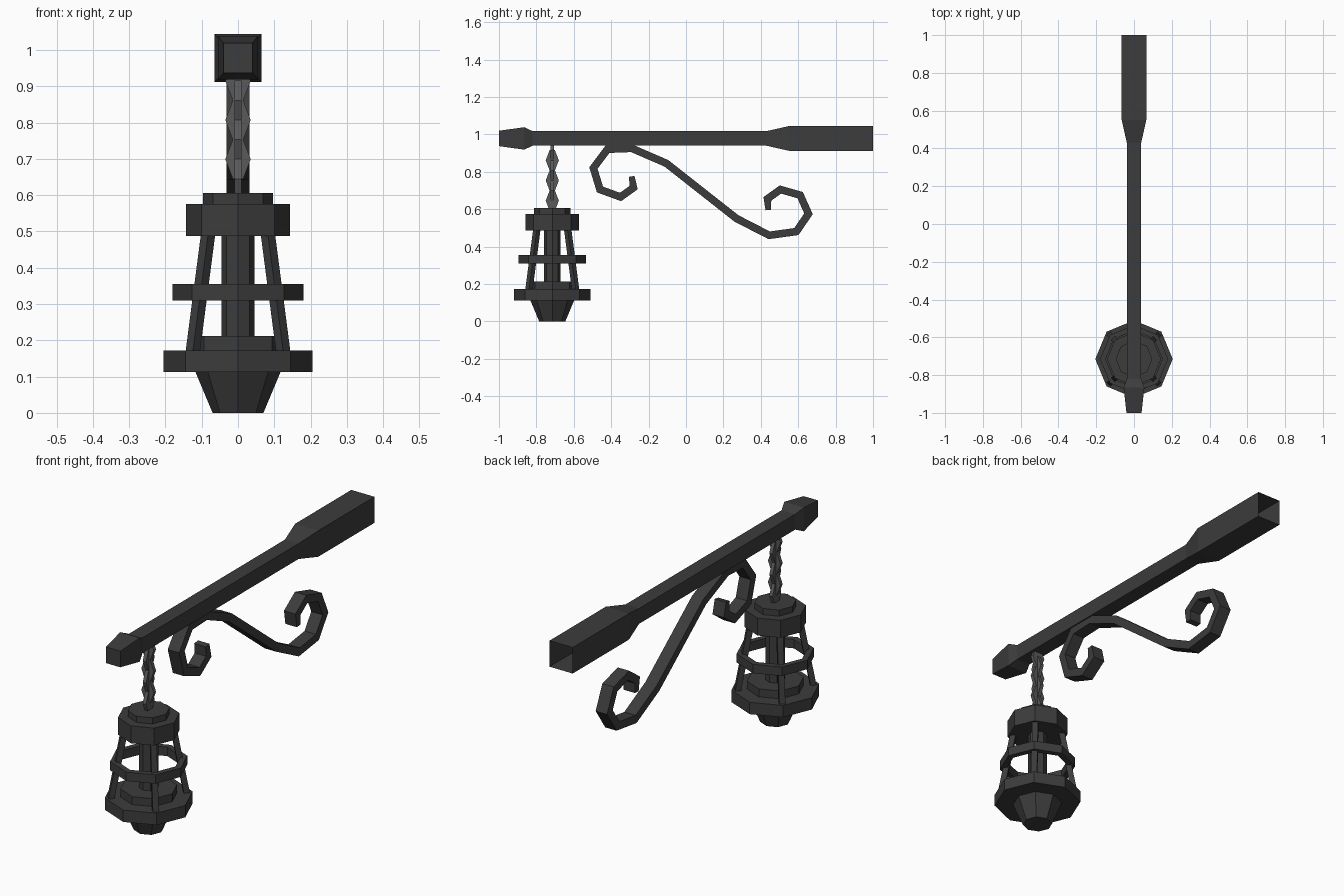
import bpy
from math import cos, sin, pi
from mathutils import Vector, Matrix

if "Cube" in bpy.data.objects:
    bpy.data.objects.remove(bpy.data.objects["Cube"])

LY = -0.715  # lantern axis position along y


def material(name, v):
    m = bpy.data.materials.new(name)
    m.diffuse_color = (v, v, v, 1)
    m.use_nodes = True
    m.node_tree.nodes["Principled BSDF"].inputs["Base Color"].default_value = m.diffuse_color
    return m


iron = material("dark_iron", 0.045)
steel = material("chain_steel", 0.1)


def loft(name, rings, mat=iron, cap_start=True, cap_end=True, closed=False):
    """Skin a list of equal-length vertex rings with flat quads."""
    n = len(rings[0])
    verts = [tuple(v) for r in rings for v in r]
    faces = []
    for k in range(len(rings) if closed else len(rings) - 1):
        a, b = k * n, (k + 1) % len(rings) * n
        faces += [(a + i, a + (i + 1) % n, b + (i + 1) % n, b + i) for i in range(n)]
    if not closed and cap_start:
        faces.append(tuple(reversed(range(n))))
    if not closed and cap_end:
        faces.append(tuple(range(len(verts) - n, len(verts))))
    me = bpy.data.meshes.new(name)
    me.from_pydata(verts, [], faces)
    me.materials.append(mat)
    ob = bpy.data.objects.new(name, me)
    bpy.context.collection.objects.link(ob)
    return ob


def octagon(r, z):
    return [(r * cos(i * pi / 4), LY + r * sin(i * pi / 4), z) for i in range(8)]


def turned(name, profile, closed=False):
    return loft(name, [octagon(r, z) for r, z in profile], closed=closed)


def rect(cx, cy, z, hx, hy):
    return [(cx - hx, cy - hy, z), (cx + hx, cy - hy, z),
            (cx + hx, cy + hy, z), (cx - hx, cy + hy, z)]


# Beam: square bar with flared tip and an open wall socket
BZ = 0.978
beam = [(-1, .04, .041), (-.865, .055, .06), (-.82, .038, .039),
        (.43, .038, .039), (.55, .065, .066), (1, .065, .066)]
loft("beam", [[(-hx, y, BZ - hz), (-hx, y, BZ + hz), (hx, y, BZ + hz), (hx, y, BZ - hz)]
              for y, hx, hz in beam], cap_end=False)

# Scroll bracket: flat bar swept along an S path, mitred at each bend
path = [(-.29, .775), (-.28, .715), (-.35, .665), (-.46, .705), (-.495, .82), (-.42, .92),
        (-.29, .925), (-.105, .845), (.27, .55), (.445, .46), (.59, .48), (.655, .575),
        (.61, .675), (.505, .705), (.435, .655), (.44, .595)]
pts = [Vector(p) for p in path]
rings = []
for i, p in enumerate(pts):
    d0 = (p - pts[max(i - 1, 0)]).normalized() if i else (pts[1] - p).normalized()
    d1 = (pts[i + 1] - p).normalized() if i < len(pts) - 1 else d0
    t = (d0 + d1).normalized()
    half = 0.015 if i in (0, len(pts) - 1) else 0.02
    n = Vector((-t.y, t.x)) * half / t.dot(d0)
    a, b = p + n, p - n
    w = 0.032
    rings.append([(-w, a.x, a.y), (w, a.x, a.y), (w, b.x, b.y), (-w, b.x, b.y)])
loft("scroll_bracket", rings)

# Chain: tapered links, alternately turned a quarter
for i in range(6):
    zc = 0.915 - i * 0.054
    prof = [(-.055, .014), (0, .035), (.055, .014)]
    link = []
    for dz, w in prof:
        z = min(zc + dz, 0.96)
        link.append(rect(0, LY, z, w, .009) if i % 2 == 0 else rect(0, LY, z, .009, w))
    loft(f"chain_link_{i + 1}", link, steel)

# Lantern body
turned("lantern_base_cup", [(.07, 0), (.117, .112)])
turned("lantern_base_plate", [(.205, .112), (.205, .172)])
turned("lantern_base_step", [(.132, .172), (.132, .212)])
turned("lantern_core", [(.045, .212), (.045, .487)])
turned("lantern_middle_ring", [(.18, .31), (.18, .355), (.15, .355), (.15, .31)], closed=True)
turned("lantern_collar", [(.143, .487), (.143, .575)])
turned("lantern_cap", [(.097, .575), (.097, .606)])

# Four sloping cage bars on the diagonals
for k in range(4):
    ang = pi / 4 + k * pi / 2
    rot = Matrix.Rotation(ang, 3, 'Z')
    bar = [[rot @ Vector(v) + Vector((0, LY, 0)) for v in rect(r, 0, z, .014, .014)]
           for r, z in [(.177, .165), (.116, .495)]]
    loft(f"cage_bar_{k + 1}", bar)

# Consistent outward normals
import bmesh
for ob in bpy.data.objects:
    bm = bmesh.new()
    bm.from_mesh(ob.data)
    bmesh.ops.recalc_face_normals(bm, faces=bm.faces)
    bm.to_mesh(ob.data)
    bm.free()
